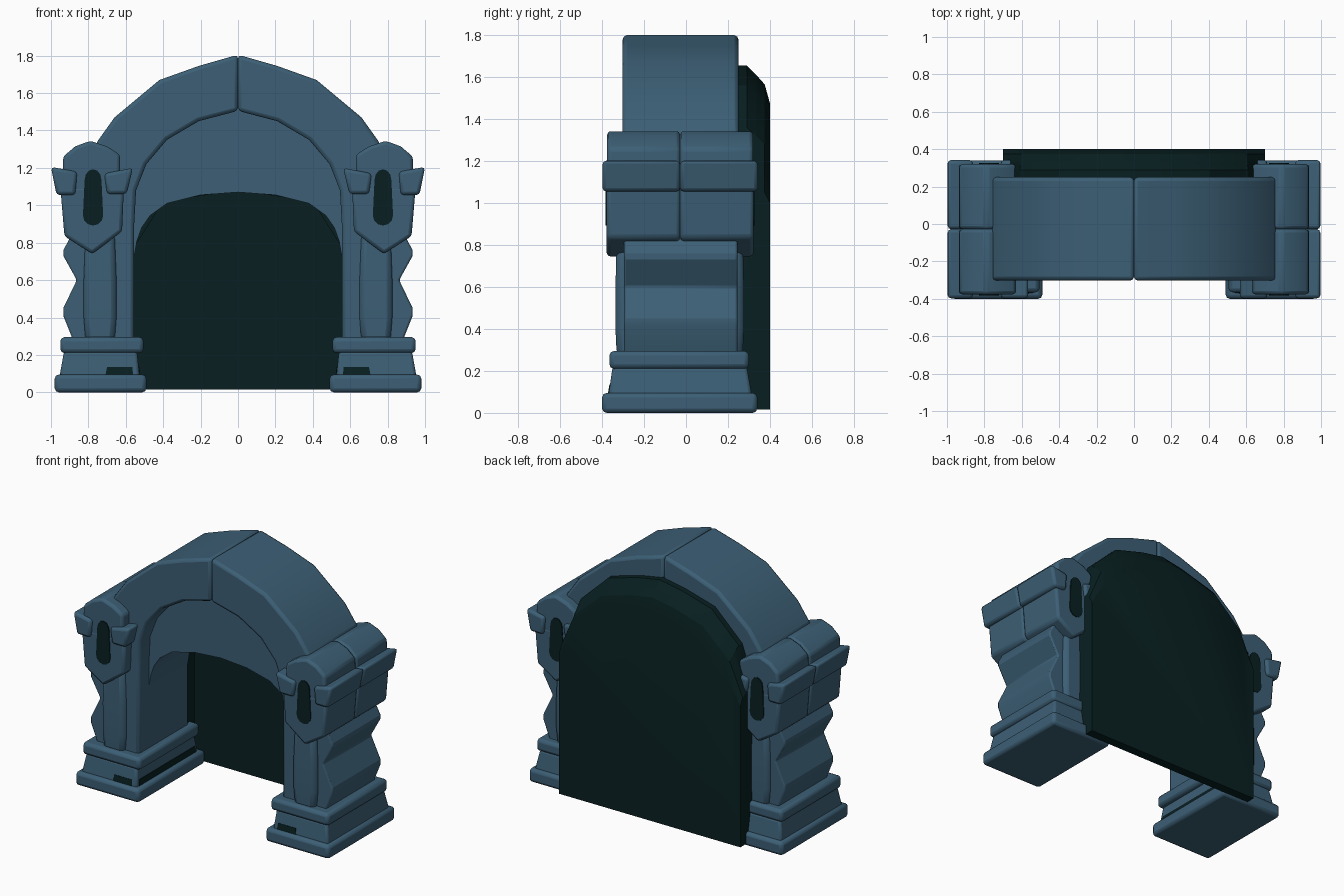
import bpy, bmesh, math

if "Cube" in bpy.data.objects:
    bpy.data.objects.remove(bpy.data.objects["Cube"])


def material(name, rgb):
    m = bpy.data.materials.new(name)
    m.diffuse_color = (*rgb, 1)
    m.use_nodes = True
    m.node_tree.nodes["Principled BSDF"].inputs["Base Color"].default_value = m.diffuse_color
    return m


STONE = material("blue grey stone", (0.045, 0.114, 0.178))
DARK = material("dark green void", (0.0025, 0.0135, 0.0145))


def loft(name, loops, mat, bevel=0.0, mirror=True, smooth=25):
    """Closed solid through equal-length loops, bevelled, then mirrored in x."""
    bm = bmesh.new()
    rings = [[bm.verts.new(p) for p in loop] for loop in loops]
    n = len(rings[0])
    for a, b in zip(rings, rings[1:]):
        for i in range(n):
            j = (i + 1) % n
            bm.faces.new((a[i], a[j], b[j], b[i]))
    bm.faces.new(rings[0][::-1])
    bm.faces.new(rings[-1])
    bmesh.ops.recalc_face_normals(bm, faces=bm.faces)
    me = bpy.data.meshes.new(name)
    bm.to_mesh(me)
    bm.free()
    me.materials.append(mat)
    ob = bpy.data.objects.new(name, me)
    bpy.context.collection.objects.link(ob)
    bpy.ops.object.select_all(action='DESELECT')
    ob.select_set(True)
    bpy.context.view_layer.objects.active = ob
    bpy.ops.object.shade_smooth_by_angle(angle=math.radians(smooth))
    if bevel:
        b = ob.modifiers.new("bevel", 'BEVEL')
        b.width, b.segments = bevel, 2
        b.limit_method, b.angle_limit = 'ANGLE', math.radians(35)
    if mirror:
        m = ob.modifiers.new("mirror", 'MIRROR')
        m.use_clip = m.use_mirror_merge = False
    return ob


def prism(name, pts, y0, y1, mat=STONE, bevel=0.015, mirror=True):
    """x-z profile extruded along y."""
    return loft(name, [[(x, y, z) for x, z in pts] for y in (y0, y1)], mat, bevel, mirror)


def block(name, sections, mat=STONE, bevel=0.015):
    """Stack of rectangles (z, x0, x1, y0, y1)."""
    return loft(name, [[(a, c, z), (b, c, z), (b, d, z), (a, d, z)]
                       for z, a, b, c, d in sections], mat, bevel)


# Arch ring with legs: one half, mirrored, leaving a groove at the crown
outer = [(0, 1.805), (.21, 1.745), (.42, 1.67), (.66, 1.47), (.76, 1.33), (.76, .2)]
inner = [(.555, .2), (.555, .9), (.545, 1.08), (.49, 1.22), (.38, 1.35), (.21, 1.45), (0, 1.505)]
prism("arch_half", outer + inner, -.302, .25, bevel=.02)

# Recessed inner vault behind the arch
soffit = [(.56, .70), (.54, .81), (.515, .88), (.47, .945), (.38, 1.01), (.2, 1.055), (0, 1.07)]
prism("inner_vault", [(0, 1.6), (.4, 1.5), (.6, 1.25), (.6, .70)] + soffit,
      -.19, .24, bevel=0)

# Dark backing: closing plate with stepped top, and a hollow hood joining it to the arch
rim = [(.7, 1.1), (.61, 1.36), (.4, 1.56), (.17, 1.625)]
mid = [(.7, 1.05), (.6, 1.28), (.39, 1.47), (.17, 1.535)]
face = [(.7, 1.0), (.58, 1.2), (.37, 1.38), (.17, 1.445)]
join = [((a + c) / 2, (b + d) / 2) for (a, b), (c, d) in zip(rim, mid)]


def plate_loop(y, top):
    half = [(.7, .015)] + top
    pts = half + [(0, top[-1][1] + .03)] + [(-x, z) for x, z in half[::-1]]
    return [(x, y, z) for x, z in pts]


def hood_loop(y, top):
    pts = [(.57, .015), (.7, .015)] + top + [(0, top[-1][1] + .03),
                                             (0, 1.08), (.4, 1.02), (.57, .75)]
    return [(x, y, z) for x, z in pts]


loft("dark_plate", [plate_loop(.335, join), plate_loop(.375, mid), plate_loop(.40, face)],
     DARK, mirror=False)
loft("dark_hood", [hood_loop(.235, rim), hood_loop(.29, rim), hood_loop(.335, join)], DARK)

# Pillar base: two slabs with a tapered block between
block("base_slab", [(0, .49, .98, -.40, .34), (.095, .49, .98, -.40, .34)], bevel=.022)
block("base_middle", [(.08, .525, .955, -.37, .315), (.22, .54, .93, -.35, .29)])
block("base_collar", [(.21, .505, .95, -.365, .30), (.295, .505, .95, -.365, .30)], bevel=.022)
block("base_dark_slot_front", [(.085, .56, .71, -.373, 0), (.135, .565, .70, -.365, 0)],
      DARK, bevel=0)
block("base_dark_slot_inner", [(.085, .521, .6, -.345, .29), (.135, .527, .6, -.335, .28)],
      DARK, bevel=0)

# Wavy rough stone shaft
prism("rough_shaft", [(.56, .25), (.88, .25), (.89, .30), (.934, .41), (.934, .45),
                      (.862, .60), (.934, .73), (.934, .76), (.885, .85), (.885, .95),
                      (.56, .95)], -.295, .245, bevel=.01)

# Smooth column in front of and behind the shaft, slightly swollen
block("column", [(.27, .66, .815, -.33, .27), (.4, .65, .825, -.336, .276),
                 (.6, .65, .825, -.336, .276), (.86, .66, .815, -.33, .27)], bevel=.03)

# Capital: shield body, domed cap and flared side bands, split at mid depth
body = [(.61, 1.10), (.62, .86), (.78, .74), (.928, .835), (.95, 1.10)]
cap = [(.63, 1.05), (.63, 1.27), (.70, 1.315), (.79, 1.345), (.87, 1.315), (.935, 1.26), (.94, 1.05)]
band_out = [(.87, 1.055), (.97, 1.055), (1.0, 1.205), (.86, 1.18)]
band_in = [(.70, 1.06), (.595, 1.06), (.562, 1.20), (.715, 1.17)]
MID = -.028
for end, depth in (("front", -1), ("back", 1)):
    for part, pts, d in (("body", body, .35), ("cap", cap, .348),
                         ("outer_band", band_out, .37), ("inner_band", band_in, .37)):
        prism(f"capital_{part}_{end}", pts, MID, MID + depth * d, bevel=.018)

# Dark rounded slot through each capital
slot = []
for i in range(7):
    a = math.pi * i / 6
    slot.append((.775 + .045 * math.cos(a), 1.135 + .058 * math.sin(a)))
for i in range(7):
    a = math.pi + math.pi * i / 6
    slot.append((.775 + .054 * math.cos(a), .945 + .053 * math.sin(a)))
prism("capital_dark_slot", slot, MID - .355, MID + .355, DARK, bevel=0)
